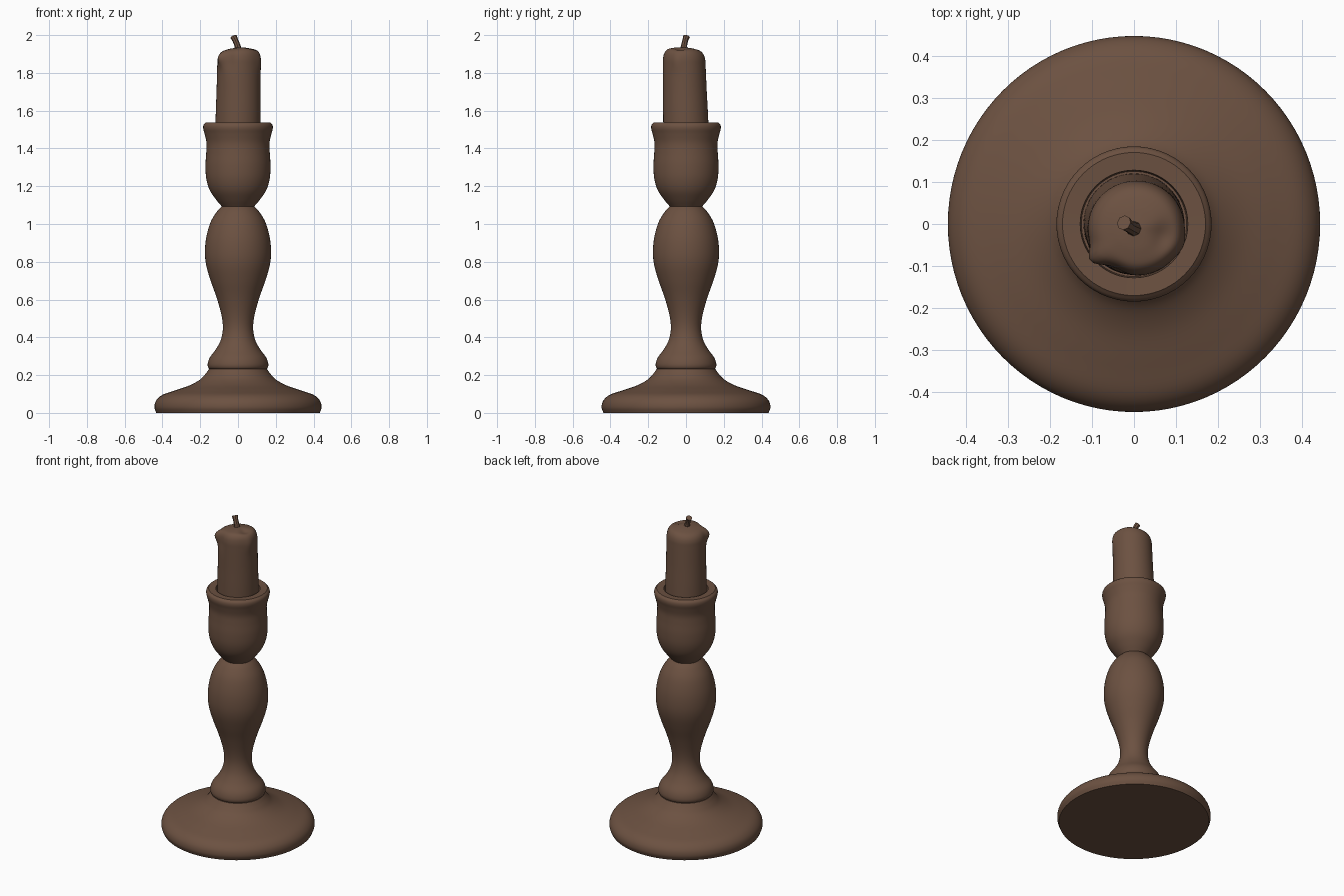
import bpy, bmesh, math
from mathutils import Vector

cube = bpy.data.objects.get("Cube")
if cube:
    bpy.data.objects.remove(cube, do_unlink=True)

COLOUR = (0.150, 0.083, 0.053, 1.0)
brown = bpy.data.materials.new("dark brown")
brown.use_nodes = True
brown.diffuse_color = COLOUR
shader = brown.node_tree.nodes["Principled BSDF"]
shader.inputs["Base Color"].default_value = COLOUR
shader.inputs["Roughness"].default_value = 0.6


def smooth_curve(points, steps=5):
    """Catmull-Rom curve through the given points."""
    pts = [Vector(p) for p in points]
    pts = [2 * pts[0] - pts[1]] + pts + [2 * pts[-1] - pts[-2]]
    out = []
    for a, b, c, d in zip(pts, pts[1:], pts[2:], pts[3:]):
        for i in range(steps):
            t = i / steps
            out.append(0.5 * (2 * b + (c - a) * t + (2 * a - 5 * b + 4 * c - d) * t * t
                              + (3 * b - a - 3 * c + d) * t ** 3))
    return [tuple(p) for p in out + [pts[-2]]]


def lathe(name, profile, segments=72, deform=None):
    """Turn a (radius, height) profile round the vertical axis."""
    bm = bmesh.new()
    verts = [bm.verts.new((max(r, 0), 0, z)) for r, z in profile]
    edges = [bm.edges.new(pair) for pair in zip(verts, verts[1:])]
    bmesh.ops.spin(bm, geom=verts + edges, cent=(0, 0, 0), axis=(0, 0, 1),
                   angle=2 * math.pi, steps=segments, use_duplicate=False)
    bmesh.ops.remove_doubles(bm, verts=bm.verts, dist=0.0003)
    bmesh.ops.recalc_face_normals(bm, faces=bm.faces)
    if deform:
        for v in bm.verts:
            v.co = deform(v.co.copy())
    return finish(name, bm)


def finish(name, bm):
    mesh = bpy.data.meshes.new(name)
    bm.to_mesh(mesh)
    bm.free()
    mesh.materials.append(brown)
    obj = bpy.data.objects.new(name, mesh)
    bpy.context.collection.objects.link(obj)
    bpy.ops.object.select_all(action='DESELECT')
    obj.select_set(True)
    bpy.context.view_layer.objects.active = obj
    bpy.ops.object.shade_smooth_by_angle(angle=math.radians(40))
    return obj


# Wide foot with a flat underside
foot = smooth_curve([(0.437, 0), (0.447, 0.03), (0.438, 0.065), (0.405, 0.095), (0.34, 0.118),
                     (0.26, 0.145), (0.205, 0.175), (0.175, 0.205), (0.155, 0.232)])
base = lathe("base", [(0, 0)] + foot + [(0, 0.232)], 96)
base.scale.x = 0.99

# Turned stem: collar, waist and bulb
stem = smooth_curve([(0.145, 0.228), (0.158, 0.24), (0.16, 0.262), (0.148, 0.295), (0.115, 0.34),
                     (0.09, 0.39), (0.08, 0.45), (0.088, 0.52), (0.113, 0.61), (0.145, 0.7),
                     (0.168, 0.78), (0.175, 0.85), (0.168, 0.93), (0.145, 1.01),
                     (0.112, 1.065), (0.083, 1.095)])
lathe("stem", [(0, 0.228)] + stem + [(0, 1.095)])

# Cup with a flared rim and a shallow socket
cup = smooth_curve([(0.083, 1.09), (0.117, 1.13), (0.15, 1.18), (0.168, 1.24), (0.172, 1.31),
                    (0.168, 1.38), (0.167, 1.43), (0.176, 1.475), (0.184, 1.505),
                    (0.182, 1.525), (0.17, 1.538)])
lathe("cup", [(0, 1.09)] + cup + [(0.128, 1.536), (0.125, 1.49), (0, 1.49)])


# Candle: leans a little to the front, with a melted lip at the front left corner
def bump(x, width):
    return math.exp(-(x / width) ** 2)


def melt(co):
    rise = max(0, min(1, (co.z - 1.5) / 0.4))
    ang = math.atan2(co.y, co.x)
    radius = math.hypot(co.x, co.y)
    edge = min(1, radius / 0.1) ** 3
    lip = bump(ang + 2.52, 0.2) * bump(co.z - 1.885, 0.045) * edge
    run = bump(ang + 0.35, 0.25) * bump(co.z - 1.86, 0.05) * edge
    groove = bump(ang + 2.0, 0.25) * bump(co.z - 1.87, 0.06) * edge
    grow = 1 + 0.2 * lip + 0.05 * run - 0.06 * groove
    x = co.x * grow * (1 - 0.04 * rise) + 0.006 * rise
    y = co.y * grow * (1 - 0.06 * rise) - 0.011 * rise
    top = max(0, min(1, (co.z - 1.86) / 0.06))
    z = co.z + top * (0.07 * co.x - 0.05 * co.y - 0.012 * bump(radius - 0.07, 0.03) * bump(ang + 0.3, 0.5))
    return Vector((x, y, z))


wax = smooth_curve([(0.12, 1.49), (0.12, 1.6), (0.119, 1.7), (0.119, 1.78), (0.119, 1.84),
                    (0.118, 1.875), (0.11, 1.902), (0.092, 1.92), (0.06, 1.929),
                    (0.03, 1.933), (0, 1.936)])
lathe("candle", [(0, 1.49)] + wax, 64, melt)

# Bent wick, swept as short rings
path = [Vector(p) for p in [(0.002, -0.012, 1.915), (-0.003, -0.01, 1.945),
                            (-0.014, -0.004, 1.972), (-0.024, 0.003, 1.993)]]
radii = [0.021, 0.016, 0.015, 0.018]
bm = bmesh.new()
rings = []
for i, (p, r) in enumerate(zip(path, radii)):
    along = (path[min(i + 1, 3)] - path[max(i - 1, 0)]).normalized()
    side = along.cross(Vector((0, 1, 0))).normalized()
    other = along.cross(side)
    rings.append([bm.verts.new(p + r * (side * math.cos(k * math.pi / 4)
                                        + other * math.sin(k * math.pi / 4))) for k in range(8)])
for low, high in zip(rings, rings[1:]):
    for k in range(8):
        bm.faces.new((low[k], low[(k + 1) % 8], high[(k + 1) % 8], high[k]))
bm.faces.new(rings[0])
bm.faces.new(rings[-1])
bmesh.ops.recalc_face_normals(bm, faces=bm.faces)
finish("wick", bm)
